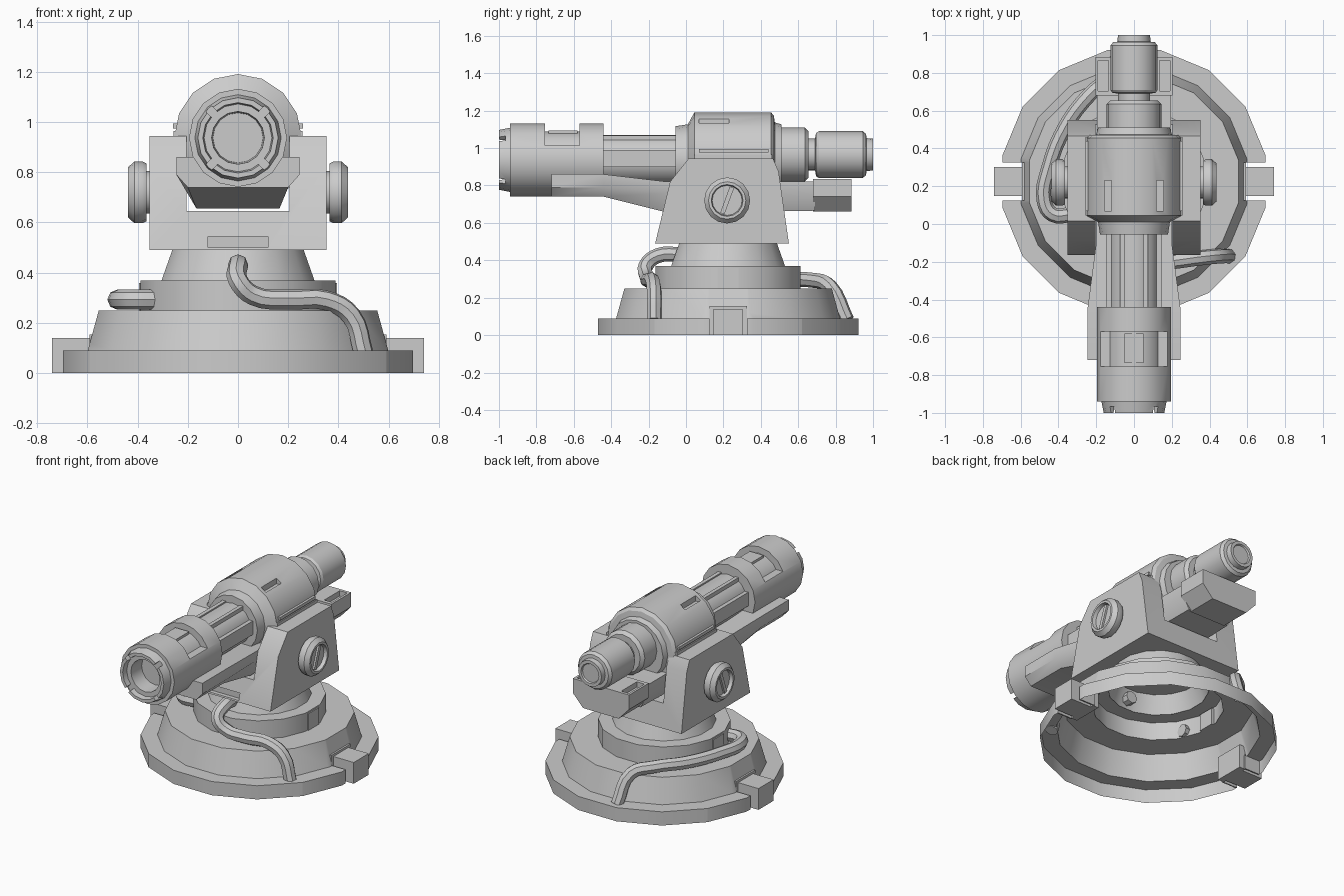
import bpy, bmesh, math
from mathutils import Vector

if "Cube" in bpy.data.objects:
    bpy.data.objects.remove(bpy.data.objects["Cube"])

grey = bpy.data.materials.new("plain grey")
grey.diffuse_color = (0.6, 0.6, 0.6, 1)
grey.use_nodes = True
grey.node_tree.nodes["Principled BSDF"].inputs["Base Color"].default_value = grey.diffuse_color
CY = 0.225      # centre of the turntable along y
AX = 0.937      # barrel axis height
RX = 0.965      # rear axis height


def finish(name, bm):
    bmesh.ops.remove_doubles(bm, verts=bm.verts, dist=1e-5)
    bmesh.ops.recalc_face_normals(bm, faces=bm.faces)
    me = bpy.data.meshes.new(name)
    bm.to_mesh(me)
    bm.free()
    me.materials.append(grey)
    ob = bpy.data.objects.new(name, me)
    bpy.context.collection.objects.link(ob)
    return ob


def skin(bm, rings, close=False):
    for a, b in zip(rings, rings[1:]):
        n = len(a)
        for i in range(n):
            bm.faces.new((a[i], a[(i + 1) % n], b[(i + 1) % n], b[i]))
    if close:
        bm.faces.new(rings[0])
        bm.faces.new(rings[-1])


def lathe(name, prof, axis, c, n=16, off=0.0, notch=False):
    """Revolve (radius, position) points around an axis through c."""
    bm = bmesh.new()
    rings = []
    for r, h in prof:
        ring = []
        for i in range(n):
            a = 2 * math.pi * (i + off) / n
            u, v = max(r, 1e-7) * math.cos(a), max(r, 1e-7) * math.sin(a)
            p = {'Z': (u, v, h), 'Y': (u, h, v), 'X': (h, u, v)}[axis]
            ring.append(bm.verts.new(Vector(p) + Vector(c)))
        rings.append(ring)
    skin(bm, rings)
    if notch:   # open a gap on the left and right of the rim
        for co, no in (((0, CY - .1, 0), (0, 1, 0)), ((0, CY + .1, 0), (0, 1, 0)),
                       ((.59, 0, 0), (1, 0, 0)), ((-.59, 0, 0), (1, 0, 0))):
            bmesh.ops.bisect_plane(bm, geom=bm.verts[:] + bm.edges[:] + bm.faces[:],
                                   plane_co=co, plane_no=no)
        gone = [f for f in bm.faces if abs(f.calc_center_median().x) > .59
                and abs(f.calc_center_median().y - CY) < .1]
        bmesh.ops.delete(bm, geom=gone, context='FACES')
    return finish(name, bm)


def boxes(name, spans):
    """Boxes from (x0, x1, y0, y1, z0, z1) spans, joined in one object."""
    bm = bmesh.new()
    for x0, x1, y0, y1, z0, z1 in spans:
        skin(bm, [[bm.verts.new((x, y, z)) for x, y in
                   ((x0, y0), (x1, y0), (x1, y1), (x0, y1))] for z in (z0, z1)], True)
    return finish(name, bm)


def both(x0, x1, *rest):
    return [(x0, x1, *rest), (-x1, -x0, *rest)]


def loft(name, sections):
    """Chamfered channel through (y, half width, top, shoulder, bottom half width, bottom)."""
    bm = bmesh.new()
    skin(bm, [[bm.verts.new((x, y, z)) for x, z in
               ((-w, t), (-w, m), (-wb, b), (wb, b), (w, m), (w, t))]
              for y, w, t, m, wb, b in sections], True)
    return finish(name, bm)


def bake(ob):
    me = bpy.data.meshes.new_from_object(ob.evaluated_get(bpy.context.evaluated_depsgraph_get()))
    return me


def cut(ob, cutter):
    m = ob.modifiers.new("cut", 'BOOLEAN')
    m.object, m.operation, m.solver = cutter, 'DIFFERENCE', 'EXACT'
    bpy.context.view_layer.update()
    me = bake(ob)
    ob.modifiers.clear()
    ob.data = me
    bpy.data.objects.remove(cutter)


def cable(name, pts, r=.04):
    cu = bpy.data.curves.new(name, 'CURVE')
    cu.dimensions, cu.bevel_depth, cu.bevel_resolution = '3D', r, 2
    cu.resolution_u, cu.use_fill_caps = 4, True
    sp = cu.splines.new('BEZIER')
    sp.bezier_points.add(len(pts) - 1)
    for bp, p in zip(sp.bezier_points, pts):
        bp.co = p
        bp.handle_left_type = bp.handle_right_type = 'AUTO'
    tmp = bpy.data.objects.new(name + "_path", cu)
    bpy.context.collection.objects.link(tmp)
    bpy.context.view_layer.update()
    me = bake(tmp)
    bpy.data.objects.remove(tmp)
    me.materials.clear()
    me.materials.append(grey)
    bpy.context.collection.objects.link(bpy.data.objects.new(name, me))


# Turntable: hollow stepped shells
lathe("base_shell", [(.71, 0), (.71, .09), (.61, .09), (.565, .25), (.39, .25)],
      'Z', (0, CY, 0), 16, .5, True)
lathe("turntable_ring", [(.395, .25), (.395, .37), (.30, .37)], 'Z', (0, CY, 0), 16, .5)
lathe("turntable_neck", [(.31, .37), (.265, .495)], 'Z', (0, CY, 0), 16, .5)
boxes("ring_panels", both(.37, .395, CY - .055, CY + .055, .25, .36))

# Side anchor blocks with the walls of their notches
boxes("anchor_blocks", both(.58, .74, CY - .078, CY + .078, 0, .14))
boxes("notch_walls", both(.55, .592, CY - .1, CY + .1, 0, .155)
      + both(.585, .697, CY - .108, CY - .1, 0, .09)
      + both(.585, .697, CY + .1, CY + .108, 0, .09))

# Yoke: side profile extruded across, then the gap removed
bm = bmesh.new()
prof = ((-.165, .49), (.55, .49), (.495, .875), (.465, .945), (.015, .945), (-.085, .82))
skin(bm, [[bm.verts.new((x, y, z)) for y, z in prof] for x in (-.352, .352)], True)
yoke = finish("yoke", bm)
cut(yoke, boxes("cutter", [(-.205, .205, -.5, 1, .645, 1.2)]))
cut(yoke, boxes("cutter", [(-.12, .12, -.3, -.135, .50, .545)]))

# Pivot knobs with a slotted face
for s, side in ((1, "right"), (-1, "left")):
    lathe("pivot_knob_" + side,
          [(r, h * s) for r, h in ((0, .34), (.085, .34), (.085, .365), (.115, .365), (.123, .38),
                                   (.123, .412), (.10, .438), (.085, .438), (.08, .415), (0, .415))],
          'X', (0, CY - .005, .72), 16)
    bar = boxes("pivot_slot_bar_" + side, [(-.01, .01, -.012, .012, -.075, .075)])
    bar.location = (s * .417, CY - .005, .72)
    bar.rotation_euler.x = -.35

# Cradle under the barrel and the counterweight
loft("cradle", [(-.72, .245, .86, .79, .20, .74), (-.44, .245, .86, .79, .20, .74),
                (-.10, .20, .82, .76, .165, .655), (.69, .195, .82, .74, .15, .665)])
weight = loft("counterweight", [(.68, .205, .835, .74, .13, .66), (.885, .205, .835, .74, .13, .66)])
cut(weight, boxes("cutter", both(.135, .19, .705, .865, .80, .9)))

# Front sleeve with muzzle, top cut-out and muzzle notches
sleeve = lathe("front_sleeve",
               [(0, -.86), (.10, -.86), (.105, -.965), (.135, -.965), (.14, -1), (.16, -1),
                (.172, -.94), (.195, -.94), (.195, -.44), (0, -.44)], 'Y', (0, 0, AX), 16)
cut(sleeve, boxes("cutter", [(-.3, .3, -.755, -.57, 1.015, 1.3)]))
for a in (45, 135):
    c = boxes("cutter", [(-.3, -.12, -1.1, -.965, -.016, .016), (.12, .3, -1.1, -.965, -.016, .016)])
    c.location = (0, 0, AX)
    c.rotation_euler.y = math.radians(a)
    bpy.context.view_layer.update()
    cut(sleeve, c)
lathe("sleeve_core", [(0, -.80), (.152, -.80), (.152, -.53), (0, -.53)], 'Y', (0, 0, AX))
boxes("sleeve_top_plate", [(-.05, .05, -.735, -.58, 1.06, 1.095)])

# Barrel tube with long ribs
lathe("barrel_tube", [(0, -.46), (.132, -.46), (.132, 0), (0, 0)], 'Y', (0, 0, AX))
boxes("barrel_ribs", both(.05, .075, -.45, -.04, .95, 1.068)
      + both(.12, .146, -.45, -.04, .90, .99))

# Main housing with chamfered ends, top slots and side rails
housing = lathe("main_housing",
                [(0, -.055), (.18, -.055), (.19, .01), (.254, .045), (.254, .455), (.235, .47),
                 (.20, .475), (.19, .51), (0, .51)], 'Y', (0, 0, AX), 16)
cut(housing, boxes("cutter", both(.12, .155, .07, .23, 1.12, 1.3)))
boxes("housing_rails", both(.20, .256, .045, .46, .945, .965) + both(.20, .258, .07, .44, .975, .995))

# Rear collar, neck and rear canister
lathe("rear_collar", [(0, .49), (.145, .49), (.145, .635), (.125, .655), (0, .655)], 'Y', (0, 0, RX))
lathe("rear_canister", [(0, .64), (.085, .64), (.085, .69), (.115, .695), (.125, .71), (.125, .945),
                        (.11, .963), (.088, .965), (.085, 1), (.065, 1), (.06, .99), (0, .99)],
      'Y', (0, 0, RX))

# Hoses from the turntable down to the rim
cable("front_hose", [(0, -.02, .43), (0, -.15, .425), (0, -.215, .37), (.06, -.21, .31),
                     (.2, -.2, .293), (.35, -.18, .29), (.45, -.17, .23), (.5, -.17, .08)])
cable("rear_hose", [(-.33, .05, .293), (-.43, .05, .293), (-.475, .12, .293), (-.45, .3, .293),
                    (-.36, .52, .293), (-.24, .68, .293), (-.14, .77, .26), (-.1, .86, .08)])

# Smooth the round parts, keep the hard edges
for ob in bpy.data.objects:
    ob.select_set(ob.type == 'MESH')
    bpy.context.view_layer.objects.active = ob
bpy.ops.object.shade_smooth_by_angle(angle=math.radians(30))
